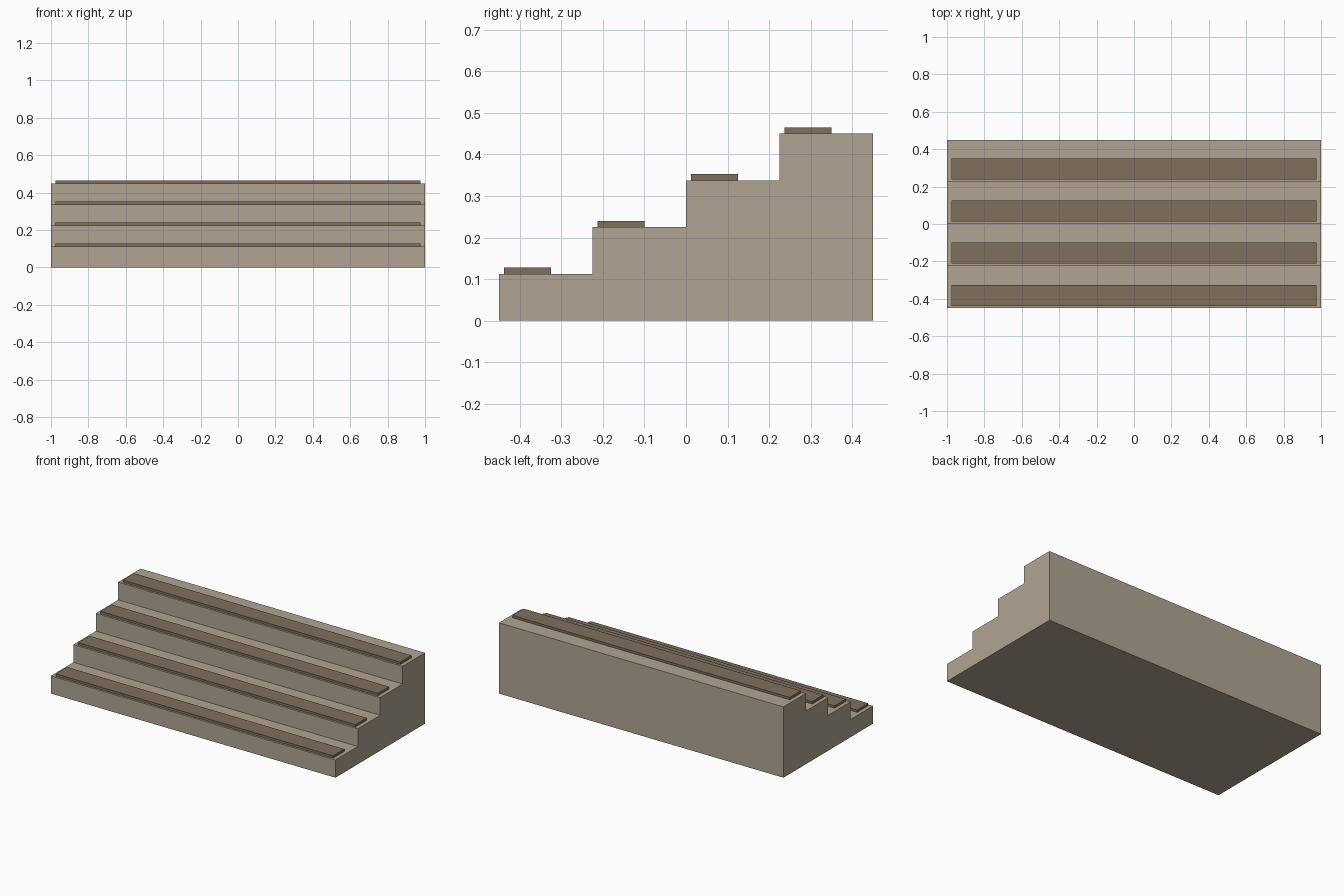
import bpy
import bmesh

STEPS = 4
RUN, RISE = 0.225, 0.1125
HALF_WIDTH = 1.0
FRONT = -STEPS * RUN / 2

cube = bpy.data.objects.get("Cube")
if cube:
    bpy.data.objects.remove(cube, do_unlink=True)


def make_material(name, color):
    mat = bpy.data.materials.new(name)
    mat.use_nodes = True
    mat.diffuse_color = color
    mat.node_tree.nodes["Principled BSDF"].inputs["Base Color"].default_value = color
    return mat


def extrude_profile(name, profile, half_width, mat):
    """Sweep a closed (y, z) profile along x, centred on x = 0."""
    bm = bmesh.new()
    face = bm.faces.new([bm.verts.new((-half_width, y, z)) for y, z in profile])
    swept = bmesh.ops.extrude_face_region(bm, geom=[face])["geom"]
    verts = [v for v in swept if isinstance(v, bmesh.types.BMVert)]
    bmesh.ops.translate(bm, verts=verts, vec=(2 * half_width, 0, 0))
    bmesh.ops.recalc_face_normals(bm, faces=bm.faces)
    mesh = bpy.data.meshes.new(name)
    bm.to_mesh(mesh)
    bm.free()
    mesh.materials.append(mat)
    obj = bpy.data.objects.new(name, mesh)
    bpy.context.collection.objects.link(obj)
    return obj


stone = make_material("pale stone", (0.434, 0.376, 0.287, 1))
grip = make_material("dark brown grip", (0.209, 0.162, 0.107, 1))

# Solid staircase: stepped side profile closed by the back wall and base
profile = [(FRONT, 0)]
for i in range(STEPS):
    top = (i + 1) * RISE
    profile += [(FRONT + i * RUN, top), (FRONT + (i + 1) * RUN, top)]
profile.append((-FRONT, 0))
# Neighbouring steps meet at a riser, so every profile point is a real corner
extrude_profile("staircase", profile, HALF_WIDTH, stone)

# Raised grip strip near the front edge of each step
for i in range(STEPS):
    y0 = FRONT + i * RUN + 0.0125
    y1 = y0 + RUN / 2
    z0 = (i + 1) * RISE
    z1 = z0 + 0.015
    extrude_profile(f"grip_strip_{i + 1}",
                    [(y0, z0), (y0, z1), (y1, z1), (y1, z0)], 0.975, grip)
